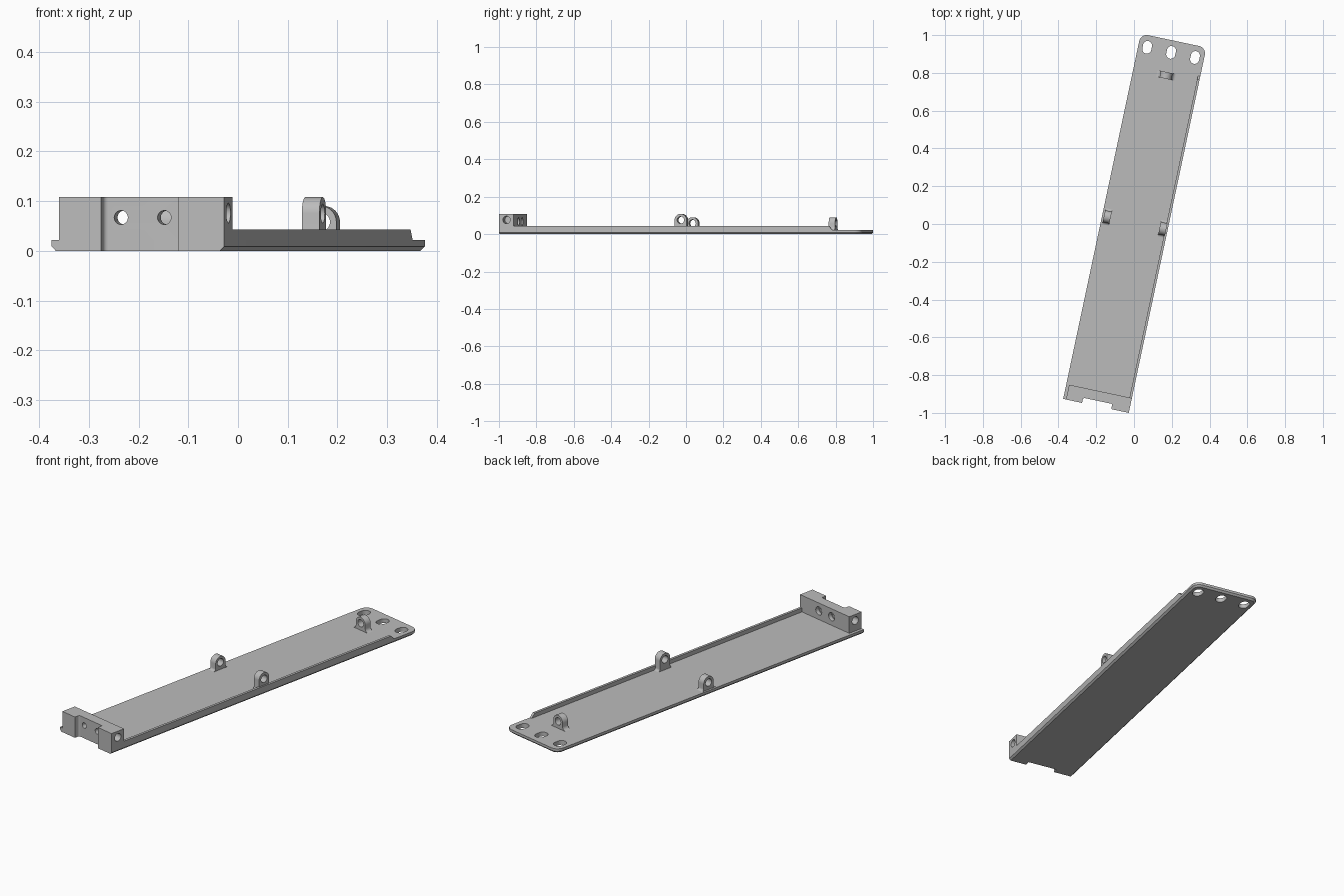
import bpy, bmesh, math
from mathutils import Matrix, Vector

if "Cube" in bpy.data.objects:
    bpy.data.objects.remove(bpy.data.objects["Cube"])

# Local frame: s across (0 = left edge), t along (0 = front edge), z up
W, L, H, LIP, TOP = 0.355, 1.977, 0.022, 0.043, 0.108
PLACE = Matrix.Translation((-0.375, -0.926, 0)) @ Matrix.Rotation(math.radians(-12), 4, 'Z')

grey = bpy.data.materials.new("plain_grey")
grey.diffuse_color = (0.5, 0.5, 0.5, 1)
grey.use_nodes = True
grey.node_tree.nodes["Principled BSDF"].inputs["Base Color"].default_value = grey.diffuse_color

# Which local axes the profile's two coordinates and the extrusion follow
AXES = {'s': lambda a, b, c: (c, a, b),
        't': lambda a, b, c: (a, c, b),
        'z': lambda a, b, c: (a, b, c)}


def arc(cx, cy, r, a0, a1, n):
    return [(cx + r * math.cos(math.radians(a0 + (a1 - a0) * i / n)),
             cy + r * math.sin(math.radians(a0 + (a1 - a0) * i / n))) for i in range(n + 1)]


def extrude(name, profile, axis, lo, hi, chamfer=0):
    """Solid from a closed 2D profile, swept along a local axis."""
    bm = bmesh.new()
    f = AXES[axis]
    a = [bm.verts.new(f(x, y, lo)) for x, y in profile]
    b = [bm.verts.new(f(x, y, hi)) for x, y in profile]
    bm.faces.new(a)
    bm.faces.new(b)
    for i in range(len(a)):
        j = (i + 1) % len(a)
        bm.faces.new((a[i], a[j], b[j], b[i]))
    bmesh.ops.recalc_face_normals(bm, faces=bm.faces)
    if chamfer:  # underside edges, except along the notched front
        edges = [e for e in bm.edges
                 if all(v.co.z < 1e-5 for v in e.verts) and any(v.co.y > 0.1 for v in e.verts)]
        bmesh.ops.bevel(bm, geom=edges, offset=chamfer, segments=1, affect='EDGES')
    bm.transform(PLACE)
    me = bpy.data.meshes.new(name)
    bm.to_mesh(me)
    bm.free()
    me.materials.append(grey)
    ob = bpy.data.objects.new(name, me)
    bpy.context.collection.objects.link(ob)
    return ob


def activate(ob):
    bpy.ops.object.select_all(action='DESELECT')
    ob.select_set(True)
    bpy.context.view_layer.objects.active = ob


def cut(ob, cutters):
    activate(ob)
    for c in cutters:
        m = ob.modifiers.new("hole", 'BOOLEAN')
        m.operation, m.solver, m.object = 'DIFFERENCE', 'EXACT', c
        bpy.ops.object.modifier_apply(modifier=m.name)
        bpy.data.objects.remove(c, do_unlink=True)


def smooth(ob):
    activate(ob)
    bpy.ops.object.shade_smooth_by_angle(angle=math.radians(30))


def circle(x, y, r, n=32):
    return arc(x, y, r, 0, 360, n)[:-1]


# Notch in the front edge, shared by the plate and the end block
NOTCH = [(0.26, 0), (0.26, 0.028)] + arc(0.112, 0.018, 0.010, 90, 180, 5) + [(0.102, 0)]

# Base plate with rounded back corners and chamfered underside
R = 0.04
outline = ([(0, 0)] + NOTCH[::-1] + [(W, 0)]
           + arc(W - R, L - R, R, 0, 90, 8) + arc(R, L - R, R, 90, 180, 8))
plate = extrude("base_plate", outline, 'z', 0, H, chamfer=0.009)

# Three slotted holes at the back
slots = []
for s in (0.048, 0.1775, 0.307):
    slot = arc(s, 1.923, 0.024, 0, 180, 12) + arc(s, 1.903, 0.024, 180, 360, 12)
    slots.append(extrude("slot_cutter", slot, 'z', -0.05, 0.08))
cut(plate, slots)
smooth(plate)

# Raised lip along the right edge, sloping down at its back end
lip = extrude("side_lip", [(0.08, H), (1.822, H), (1.802, LIP), (0.08, LIP)], 's', W - 0.013, W)
smooth(lip)

# End block with two front holes (countersunk behind) and a blind hole at each end
block = extrude("end_block", [(0.0155, 0)] + NOTCH[::-1] + [(W, 0), (W, 0.08), (0.0155, 0.08)],
                'z', H, TOP)
cutters = []
for s in (0.137, 0.226):
    cutters.append(extrude("bolt_cutter", circle(s, 0.067, 0.014), 't', -0.05, 0.15))
    cutters.append(extrude("sink_cutter", circle(s, 0.067, 0.021), 't', 0.06, 0.15))
for lo, hi in ((-0.05, 0.07), (W - 0.055, W + 0.05)):
    cutters.append(extrude("end_cutter", circle(0.041, 0.076, 0.020), 's', lo, hi))
cut(block, cutters)
smooth(block)


# Eyelets: arched tabs with flared feet and a round hole
def eyelet(name, centre, zc, r, flare, axis, lo, hi):
    z0 = H - 0.002
    foot = arc(r + flare, H + flare, flare, 270, 180, 6)
    right = [(r + flare, z0)] + foot
    left = [(-x, y) for x, y in reversed(right)]
    prof = right + arc(0, zc, r, 0, 180, 20) + left
    ob = extrude(name, [(centre + x, y) for x, y in prof], axis, lo, hi)
    hole = extrude("eyelet_cutter", circle(centre, zc, 0.019), axis, lo - 0.05, hi + 0.05)
    cut(ob, [hole])
    smooth(ob)


eyelet("left_eyelet", 0.991, 0.058, 0.032, 0.012, 's', 0.010, 0.046)
eyelet("right_eyelet", 0.991, 0.075, 0.033, 0.012, 's', 0.311, 0.347)
eyelet("back_eyelet", 0.177, 0.058, 0.032, 0.018, 't', 1.771, 1.806)
